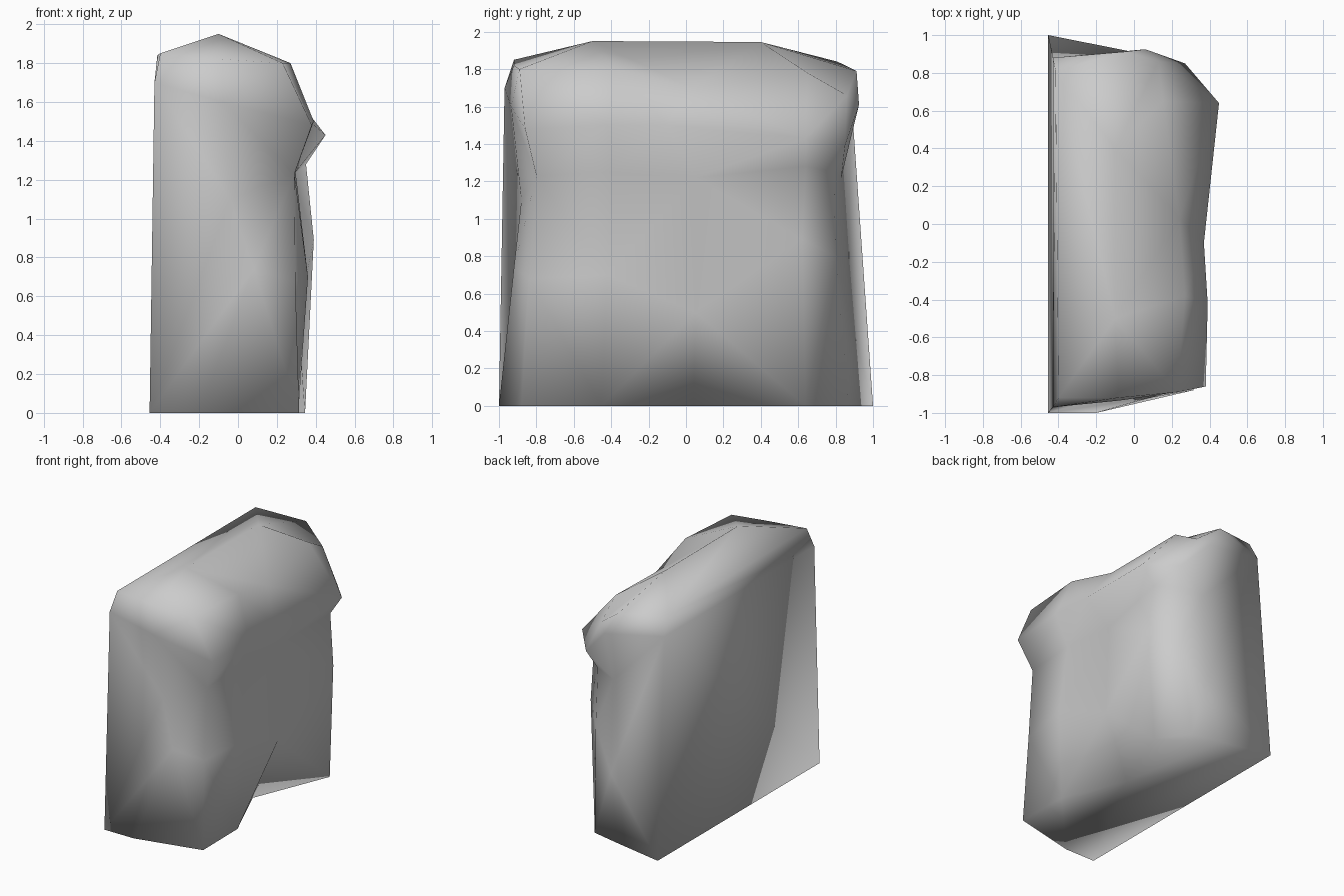
import bpy, bmesh

if "Cube" in bpy.data.objects:
    bpy.data.objects.remove(bpy.data.objects["Cube"])

stone = bpy.data.materials.new("stone_grey")
stone.diffuse_color = (0.6, 0.6, 0.6, 1)
stone.use_nodes = True
stone.node_tree.nodes["Principled BSDF"].inputs["Base Color"].default_value = stone.diffuse_color

# Rings from ground to shoulder; columns run front-left, front, front-right,
# right side (two), right-back, back-right, back, back-left.
# The two left corners share points between rings, so that wall stays flat.
fl_foot, fl_top = (-.455, -1, 0), (-.43, -.97, 1.7)
bl_foot, bl_top = (-.455, 1, 0), (-.43, .88, 1.7)
foot = [fl_foot, (-.2, -1, 0), (.315, -.88, 0), (.31, -.45, 0), (.10, .04, 0),
        (.345, .64, 0), (.18, .87, 0), (-.05, .92, 0), bl_foot]
belly = [fl_foot, (.08, -.92, .74), (.295, -.84, .68), (.36, -.42, .7), (.31, .05, .5),
         (.39, .62, .89), (.22, .80, .8), (.04, .87, .5), bl_foot]
neck = [fl_top, (-.04, -.88, 1.1), (.29, -.80, 1.23), (.295, -.40, 1.25), (.28, .05, 1.22),
        (.35, .64, 1.28), (.21, .79, 1.25), (.05, .83, 1.22), bl_top]
overhang = [fl_top, (-.08, -.935, 1.6), (.38, -.86, 1.48), (.39, -.42, 1.5), (.37, -.1, 1.5),
            (.45, .64, 1.43), (.27, .85, 1.39), (.06, .925, 1.61), bl_top]
shoulder = [(-.40, -.92, 1.85), (-.08, -.92, 1.82), (.23, -.89, 1.8), (.27, -.38, 1.8), (.24, .03, 1.7),
            (.155, .65, 1.78), (.13, .86, 1.66), (-.05, .912, 1.79), (-.415, .81, 1.84)]
rings = [foot, belly, neck, overhang, shoulder]
ridge = [(-.1, -.5, 1.95), (-.1, .4, 1.945)]

bm = bmesh.new()
loops = [[bm.verts.new(p) for p in ring] for ring in rings]
front, back = [bm.verts.new(p) for p in ridge]
count = len(foot)

# Side walls
for low, high in zip(loops, loops[1:]):
    for i in range(count):
        j = (i + 1) % count
        bm.faces.new((low[i], low[j], high[j], high[i]))

# Base, and crown rising to the ridge
bm.faces.new(loops[0][::-1])
t = loops[-1]
for i in range(4):
    bm.faces.new((t[i], t[i + 1], front))
bm.faces.new((t[4], back, front))
for i in range(4, 8):
    bm.faces.new((t[i], t[i + 1], back))
bm.faces.new((t[8], t[0], front, back))
bmesh.ops.remove_doubles(bm, verts=bm.verts[:], dist=.0001)
bmesh.ops.triangulate(bm, faces=bm.faces[:])
bmesh.ops.recalc_face_normals(bm, faces=bm.faces[:])

mesh = bpy.data.meshes.new("rock_slab")
bm.to_mesh(mesh)
bm.free()
mesh.materials.append(stone)
mesh.shade_smooth()
rock = bpy.data.objects.new("rock_slab", mesh)
bpy.context.collection.objects.link(rock)
